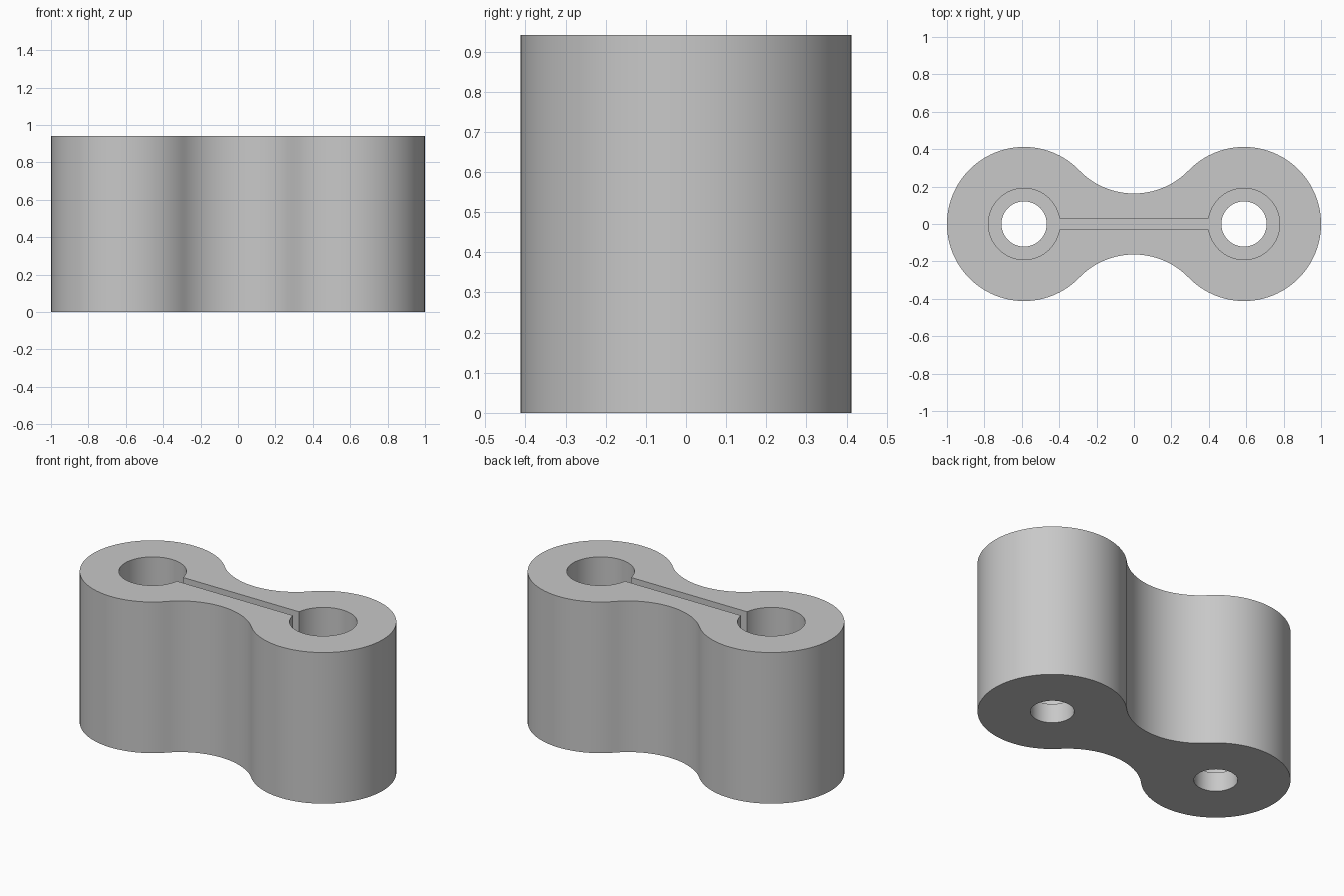
import bpy, bmesh
from math import sin, cos, pi, atan2, asin, hypot

cube = bpy.data.objects.get("Cube")
if cube:
    bpy.data.objects.remove(cube, do_unlink=True)

HEIGHT, FLOOR = 0.941, 0.118
CENTRE, LOBE_R = 0.588, 0.412      # lobe position and radius
WAIST = 0.163                      # half width at the middle
BORE_R, HOLE_R, SLOT = 0.191, 0.121, 0.03

grey = bpy.data.materials.new("light_grey")
grey.use_nodes = True
colour = (0.58, 0.58, 0.58, 1)
grey.diffuse_color = colour
grey.node_tree.nodes["Principled BSDF"].inputs["Base Color"].default_value = colour


def arc(cx, cy, r, a0, a1, n):
    return [(cx + r * cos(a0 + (a1 - a0) * i / n),
             cy + r * sin(a0 + (a1 - a0) * i / n)) for i in range(n + 1)]


def prism(name, outline, z0, z1):
    """Extrude a closed outline between two heights."""
    bm = bmesh.new()
    base = bm.faces.new([bm.verts.new((x, y, z0)) for x, y in outline])
    top = bmesh.ops.extrude_face_region(bm, geom=[base])["geom"]
    bmesh.ops.translate(bm, vec=(0, 0, z1 - z0),
                        verts=[v for v in top if isinstance(v, bmesh.types.BMVert)])
    bmesh.ops.recalc_face_normals(bm, faces=bm.faces[:])
    mesh = bpy.data.meshes.new(name)
    bm.to_mesh(mesh)
    bm.free()
    mesh.materials.append(grey)
    obj = bpy.data.objects.new(name, mesh)
    bpy.context.collection.objects.link(obj)
    return obj


# Body outline: two lobes joined by concave arcs tangent to both
gap = LOBE_R - WAIST
neck_y = (CENTRE ** 2 - gap ** 2) / (2 * gap)
neck_r = neck_y - WAIST
t = atan2(neck_y, -CENTRE)         # tangent direction seen from the right lobe
s = pi / 2 - atan2(neck_y, CENTRE)  # half sweep of each neck arc
right = arc(CENTRE, 0, LOBE_R, -t, t, 72)
upper = arc(0, neck_y, neck_r, -pi / 2 + s, -pi / 2 - s, 32)[1:-1]
half = right + upper
body = prism("link_body", half + [(-x, -y) for x, y in half], 0, HEIGHT)

# Pocket: two wide bores joined by a narrow slot
a = pi - asin(SLOT / BORE_R)
bore = arc(CENTRE, 0, BORE_R, -a, a, 64)
cutters = [prism("pocket_cutter", bore + [(-x, -y) for x, y in bore], FLOOR, HEIGHT + 0.2)]

# Narrow holes through the floor of each bore
for side in (-1, 1):
    ring = arc(side * CENTRE, 0, HOLE_R, 0, 2 * pi, 64)[:-1]
    cutters.append(prism("hole_cutter", ring, -0.2, FLOOR + 0.2))

bpy.ops.object.select_all(action='DESELECT')
bpy.context.view_layer.objects.active = body
body.select_set(True)
for cutter in cutters:
    cutter.hide_render = True
    mod = body.modifiers.new(cutter.name, 'BOOLEAN')
    mod.operation, mod.solver, mod.object = 'DIFFERENCE', 'EXACT', cutter
    bpy.ops.object.modifier_apply(modifier=mod.name)
    bpy.data.objects.remove(cutter, do_unlink=True)

bpy.ops.object.shade_smooth_by_angle(angle=pi / 6)
